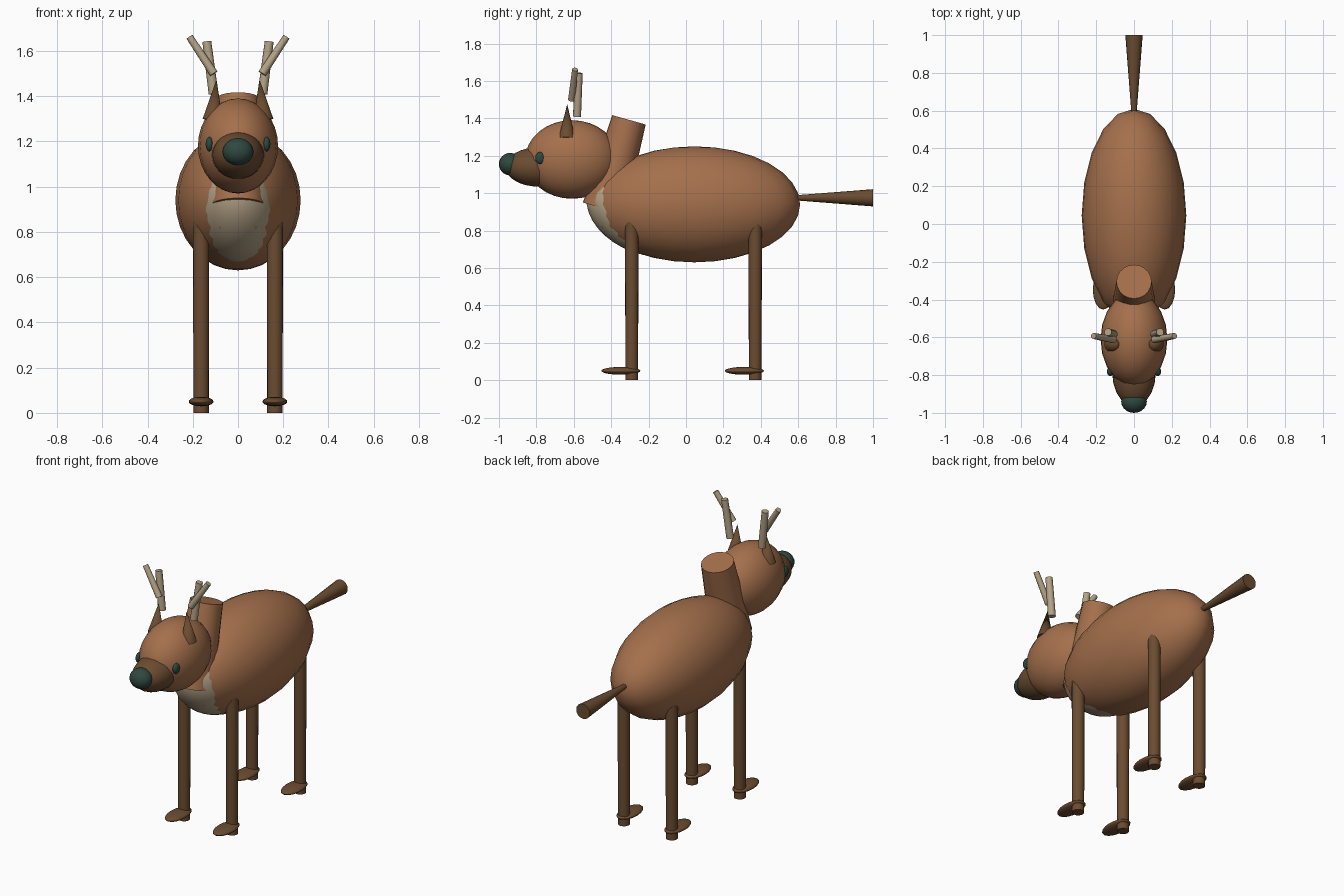
import bpy
from mathutils import Vector

if "Cube" in bpy.data.objects:
    bpy.data.objects.remove(bpy.data.objects["Cube"])


def material(name, rgb):
    m = bpy.data.materials.new(name)
    m.diffuse_color = (*rgb, 1)
    m.use_nodes = True
    m.node_tree.nodes["Principled BSDF"].inputs["Base Color"].default_value = m.diffuse_color
    return m


COAT = material("chestnut_coat", (0.376, 0.162, 0.072))
DARK = material("dark_brown", (0.147, 0.072, 0.030))
TAN = material("pale_tan", (0.456, 0.366, 0.242))
NOSE = material("dark_teal", (0.028, 0.065, 0.051))


def finish(name, mat):
    ob = bpy.context.object
    ob.name = name
    ob.data.materials.append(mat)
    bpy.ops.object.shade_smooth_by_angle(angle=0.7)
    return ob


def ellipsoid(name, mat, centre, radii, segments=20, rings=16, tilt=0.0):
    bpy.ops.mesh.primitive_uv_sphere_add(segments=segments, ring_count=rings,
                                         radius=1, location=centre,
                                         rotation=(tilt, 0, 0))
    bpy.context.object.scale = radii
    return finish(name, mat)


def rod(name, mat, start, end, r1, r2, sides=16):
    """Tapered round bar between two points."""
    a, b = Vector(start), Vector(end)
    axis = b - a
    bpy.ops.mesh.primitive_cone_add(vertices=sides, radius1=r1, radius2=r2,
                                    depth=axis.length, location=(a + b) / 2)
    bpy.context.object.rotation_euler = axis.to_track_quat('Z', 'Y').to_euler()
    return finish(name, mat)


# Torso, with a pale chest patch swelling just past its surface
ellipsoid("body", COAT, (0, 0.045, 0.94), (0.277, 0.565, 0.31))
normal = Vector((0, -0.447, -0.894))
patch_centre = Vector((0, -0.335, 0.711)) - normal * 0.196
ellipsoid("chest_patch", TAN, patch_centre, (0.187, 0.302, 0.20),
          tilt=-0.463)

# Neck and tail
rod("neck", COAT, (0, -0.438, 0.918), (0, -0.305, 1.392), 0.118, 0.093, 20)
rod("tail", DARK, (0, 0.59, 0.975), (0, 1.0, 0.975), 0.014, 0.046)

# Head
ellipsoid("head", COAT, (0, -0.61, 1.18), (0.177, 0.25, 0.21))
ellipsoid("muzzle", DARK, (0, -0.79, 1.14), (0.115, 0.175, 0.105))
ellipsoid("nose", NOSE, (0, -0.94, 1.155), (0.068, 0.06, 0.06))

for side, s in (("right", 1), ("left", -1)):
    ellipsoid(side + "_eye", NOSE, (s * 0.126, -0.78, 1.188),
              (0.017, 0.026, 0.032), 16, 10)
    rod(side + "_ear", DARK, (s * 0.112, -0.637, 1.295),
        (s * 0.095, -0.635, 1.475), 0.045, 0.0)
    # Antler made of an upright beam and an outward tine
    rod(side + "_antler_beam", TAN, (s * 0.108, -0.583, 1.41),
        (s * 0.138, -0.572, 1.642), 0.022, 0.020, 12)
    rod(side + "_antler_tine", TAN, (s * 0.107, -0.612, 1.50),
        (s * 0.214, -0.593, 1.662), 0.019, 0.016, 12)
    # Legs with flat, forward-pointing hooves
    for end, y in (("front", -0.29), ("back", 0.37)):
        rod(f"{end}_{side}_leg", DARK, (s * 0.163, y, 0), (s * 0.163, y, 0.86),
            0.034, 0.036)
        ellipsoid(f"{end}_{side}_hoof", DARK, (s * 0.163, y - 0.058, 0.05),
                  (0.055, 0.105, 0.021), 16, 10)
